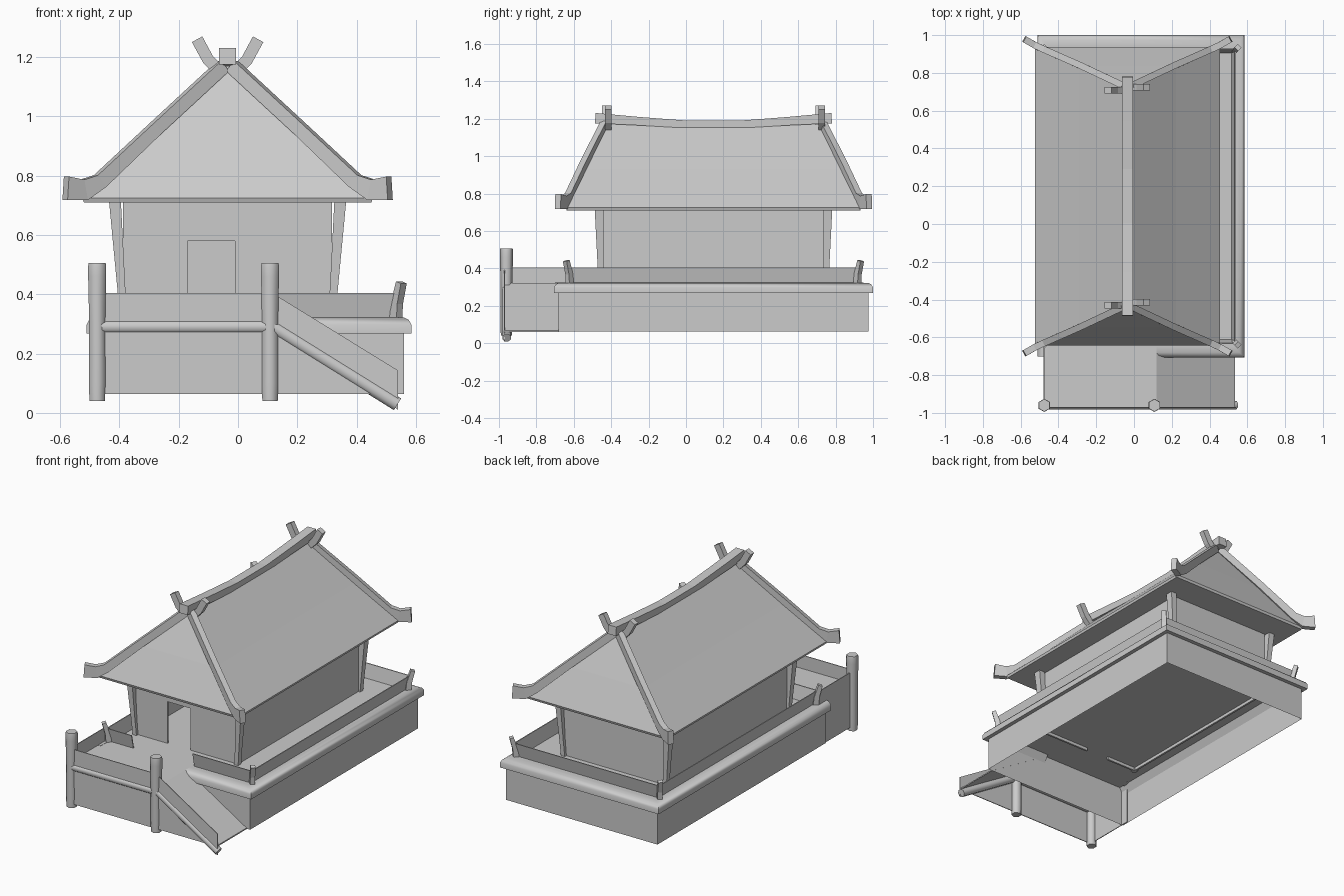
import bpy, bmesh, math
from mathutils import Vector

cube = bpy.data.objects.get("Cube")
if cube:
    bpy.data.objects.remove(cube, do_unlink=True)

grey = bpy.data.materials.new("plain grey")
grey.use_nodes = True
grey.diffuse_color = (0.6, 0.6, 0.6, 1)
grey.node_tree.nodes["Principled BSDF"].inputs["Base Color"].default_value = (0.6, 0.6, 0.6, 1)

HX, HY = -0.035, 0.147   # centre of the house
PX, PY = 0.037, 0.147    # centre of the platform
FLOOR = 0.32
SIGNS = (-1, 1)
CORNERS = [(sx, sy) for sx in SIGNS for sy in SIGNS]


def finish(name, bm, smooth=None):
    bmesh.ops.recalc_face_normals(bm, faces=bm.faces)
    mesh = bpy.data.meshes.new(name)
    bm.to_mesh(mesh)
    bm.free()
    mesh.materials.append(grey)
    ob = bpy.data.objects.new(name, mesh)
    bpy.context.collection.objects.link(ob)
    if smooth:
        bpy.ops.object.select_all(action='DESELECT')
        ob.select_set(True)
        bpy.context.view_layer.objects.active = ob
        bpy.ops.object.shade_smooth_by_angle(angle=math.radians(smooth))
    return ob


def loft(name, rings, caps=True, smooth=None):
    """Skin closed rings of points, one after another."""
    bm = bmesh.new()
    rows = [[bm.verts.new(p) for p in ring] for ring in rings]
    n = len(rows[0])
    for a, b in zip(rows, rows[1:]):
        for i in range(n):
            j = (i + 1) % n
            bm.faces.new((a[i], a[j], b[j], b[i]))
    if caps:
        bm.faces.new(rows[0])
        bm.faces.new(rows[-1])
    return finish(name, bm, smooth)


def rect(x0, x1, y0, y1, z):
    return [(x0, y0, z), (x1, y0, z), (x1, y1, z), (x0, y1, z)]


def box(name, x0, x1, y0, y1, z0, z1, caps=True):
    return loft(name, [rect(x0, x1, y0, y1, z0), rect(x0, x1, y0, y1, z1)], caps)


def frames(points):
    """Position, side and up vectors along a path."""
    pts = [Vector(p) for p in points]
    for i, p in enumerate(pts):
        t = (pts[min(i + 1, len(pts) - 1)] - pts[max(i - 1, 0)]).normalized()
        side = t.cross(Vector((0, 0, 1))).normalized()
        yield p, side, side.cross(t)


def beam(name, points, width, heights):
    rings = []
    for (p, s, u), h in zip(frames(points), heights):
        rings.append([p + s * a * width / 2 + u * b * h / 2
                      for a, b in ((-1, -1), (1, -1), (1, 1), (-1, 1))])
    return loft(name, rings)


def tube(name, points, r, sides=8):
    turns = [2 * math.pi * (k + 0.5) / sides for k in range(sides)]
    rings = [[p + s * r * math.cos(a) + u * r * math.sin(a) for a in turns]
             for p, s, u in frames(points)]
    return loft(name, rings, smooth=50)


def prism(name, outline, y, thick):
    """Extrude an x-z outline along y."""
    return loft(name, [[(x, yy, z) for x, z in outline] for yy in (y, y + thick)])


def surround(name, hx, hy, start, stops, profile, smooth=None):
    """Run an outward/height profile round the platform with mitred corners."""
    path = [(start, PY - hy, 0, -1), (PX + hx, PY - hy, 1, -1),
            (PX + hx, PY + hy, 1, 1), (PX - hx, PY + hy, -1, 1)] + stops
    return loft(name, [[(x + dx * o, y + dy * o, z) for o, z in profile]
                       for x, y, dx, dy in path], smooth=smooth)


# Platform: open-bottomed skirt, floor and rounded rim with a gap at the deck
SX, SY = 0.5225, 0.8275
box("platform_skirt", PX - SX, PX + SX, PY - SY, PY + SY, 0.063, FLOOR, caps=False)
box("platform_floor", PX - SX, PX + SX, PY - SY, PY + SY, FLOOR - 0.006, FLOOR)
surround("platform_rim", SX, SY, 0.12, [(PX - SX, PY - SY - 0.02, -1, 0)],
         [(-0.03, 0.323), (0, 0.322), (0.016, 0.314), (0.025, 0.298), (0.025, 0.268), (0, 0.268)], 50)

# Veranda fence: thin leaning panels, open in front of the deck
FX, FY = 0.478, 0.758
surround("veranda_fence", FX, FY, 0.13,
         [(PX - FX, PY - FY, -1, -1), (-0.29, PY - FY, 0, -1)],
         [(0, FLOOR), (0.006, FLOOR), (0.024, 0.405), (0.018, 0.405)])
for sx, sy in CORNERS:
    beam("fence_corner_post", [(PX + sx * 0.495, PY + sy * 0.768, FLOOR - 0.01),
                               (PX + sx * 0.499, PY + sy * 0.772, 0.37),
                               (PX + sx * 0.514, PY + sy * 0.787, 0.44)], 0.028, [0.034, 0.03, 0.024])

# Entrance deck, ramp and their outer walls
box("entrance_deck", -0.475, 0.12, -0.97, -0.65, FLOOR - 0.006, FLOOR + 0.001)
prism("ramp", [(0.12, FLOOR + 0.001), (0.535, 0.068), (0.535, 0.06), (0.12, FLOOR - 0.008)], -0.97, 0.29)
prism("ramp_side_wall", [(0.11, 0.063), (0.47, 0.063), (0.54, 0.01), (0.54, 0.143), (0.11, 0.408)],
      -0.974, 0.005)
box("deck_front_wall", -0.475, 0.11, -0.974, -0.969, 0.063, 0.405)
box("deck_side_wall", -0.48, -0.475, -0.97, -0.63, 0.063, 0.405)
tube("deck_front_rail", [(-0.475, -0.959, 0.29), (0.11, -0.959, 0.29)], 0.025)
tube("ramp_rail", [(0.11, -0.959, 0.295), (0.538, -0.959, 0.029)], 0.025)

# Round entrance posts, slightly flared at the top
PROFILE = [(0.03, 0.04), (0.032, 0.1), (0.031, 0.3), (0.035, 0.46), (0.035, 0.495), (0.033, 0.506)]
for px in (-0.475, 0.108):
    loft("entrance_post", [[(px + r * math.sin(k * math.pi / 3), -0.96 + r * math.cos(k * math.pi / 3), z)
                            for k in range(6)] for r, z in PROFILE], smooth=65)

# Hollow house body with an open doorway in the front wall
WX, WY, T = 0.352, 0.6, 0.012
LOW, HIGH = 0.295, 0.715
DOOR_L, DOOR_R, DOOR_TOP = -0.01, -0.17, 0.58
front = HY - WY
for side, x in (("left", HX + WX - T), ("right", HX - WX)):
    box(side + "_wall", x, x + T, HY - WY, HY + WY, LOW, HIGH)
box("back_wall", HX - WX, HX + WX, HY + WY - T, HY + WY, LOW, HIGH)
box("front_wall_right", HX - WX, DOOR_R, front, front + T, LOW, HIGH)
box("front_wall_left", DOOR_L, HX + WX, front, front + T, LOW, HIGH)
box("door_lintel", DOOR_R, DOOR_L, front, front + T, DOOR_TOP, HIGH)

# Flared corner pillars
for sx, sy in CORNERS:
    rings = []
    for xi, xo, yi, yo, z in ((0.335, 0.362, 0.585, 0.615, LOW),
                              (0.345, 0.372, 0.587, 0.62, 0.42),
                              (0.36, 0.4, 0.587, 0.635, HIGH)):
        rings.append(rect(HX + sx * xi, HX + sx * xo, HY + sy * yi, HY + sy * yo, z))
    loft("corner_pillar", rings)

# Hipped roof with a flat soffit and a thin eave edge
LEVELS = [(0.485, 0.785, 0.71), (0.49, 0.79, 0.725), (0.258, 0.693, 0.935), (0.012, 0.578, 1.17)]
loft("roof", [rect(HX - hx, HX + hx, HY - hy, HY + hy, z) for hx, hy, z in LEVELS])

# Sagging ridge beam
RIDGE = [(-0.632, 1.203), (-0.4, 1.187), (-0.145, 1.17), (0.145, 1.17), (0.4, 1.187), (0.632, 1.203)]
beam("ridge_beam", [(HX, HY + y, z) for y, z in RIDGE], 0.057, [0.055, 0.045, 0.04, 0.04, 0.045, 0.055])

# Hip beams curling up at the eaves, and crossed horns on the ridge
HIP = [(0.015, 0.582, 1.17), (0.24, 0.688, 0.962), (0.43, 0.772, 0.782),
       (0.485, 0.797, 0.752), (0.546, 0.832, 0.757)]
HORN = [(0.015, 1.14), (0.065, 1.19), (0.103, 1.26)]
for sx, sy in CORNERS:
    beam("hip_beam", [(HX + sx * x, HY + sy * y, z) for x, y, z in HIP],
         0.035, [0.045, 0.045, 0.05, 0.07, 0.08])
    beam("ridge_horn", [(HX + sx * x, HY + sy * 0.57 + sx * 0.008, z) for x, z in HORN],
         0.034, [0.04] * 3)
